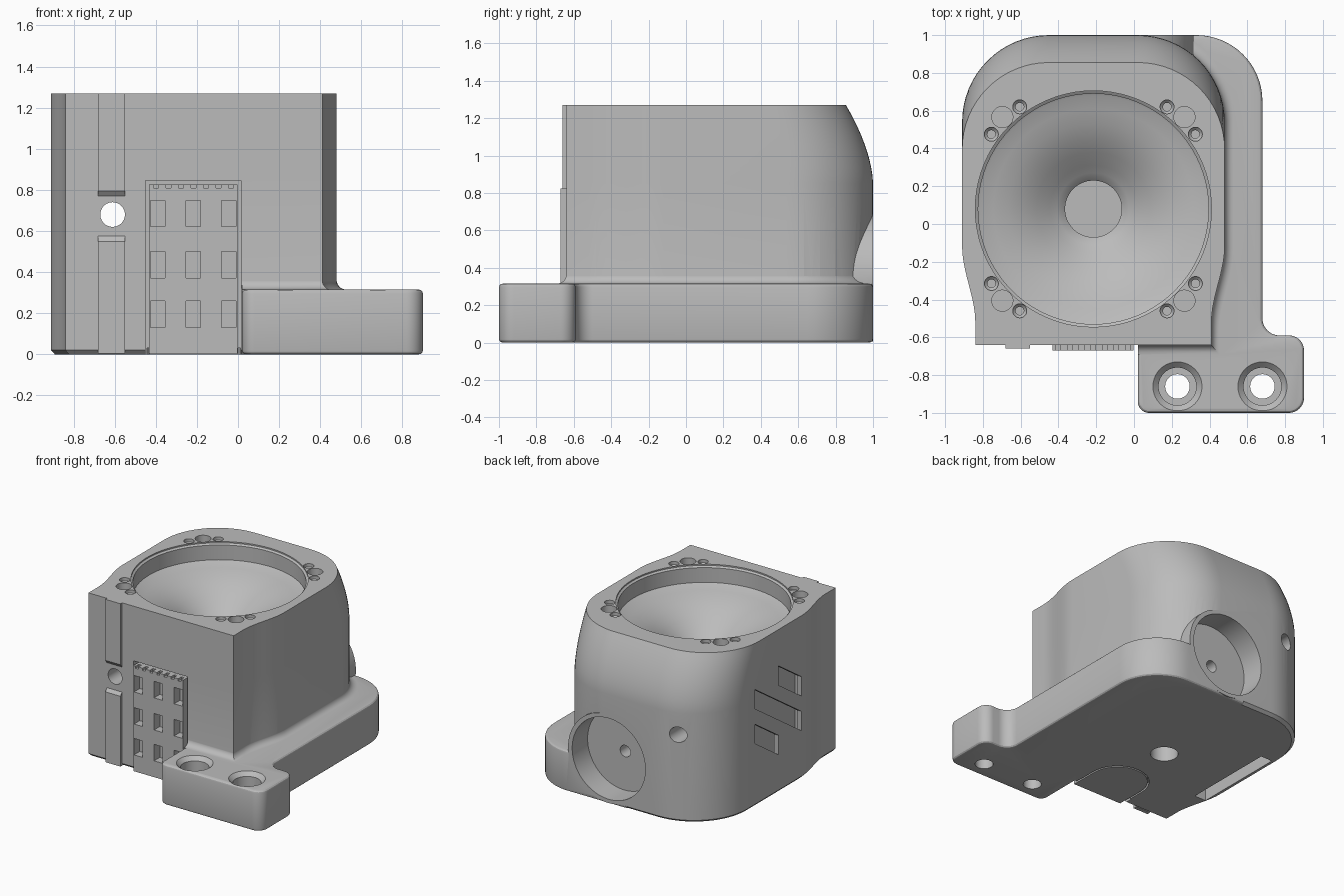
import bpy, bmesh, math
from mathutils import Vector

if "Cube" in bpy.data.objects:
    bpy.data.objects.remove(bpy.data.objects["Cube"])

GREY = (0.5, 0.5, 0.5, 1)
mat = bpy.data.materials.new("matte grey")
mat.use_nodes = True
mat.diffuse_color = GREY
mat.node_tree.nodes["Principled BSDF"].inputs["Base Color"].default_value = GREY

CX, CY, TOP = -0.215, 0.08, 1.27


def loft(name, rings):
    """Skin a stack of equal-length rings and cap both ends."""
    bm = bmesh.new()
    vs = [[bm.verts.new(p) for p in ring] for ring in rings]
    n = len(vs[0])
    for a, b in zip(vs, vs[1:]):
        for i in range(n):
            j = (i + 1) % n
            bm.faces.new((a[i], a[j], b[j], b[i]))
    bm.faces.new(vs[0][::-1])
    bm.faces.new(vs[-1])
    bmesh.ops.recalc_face_normals(bm, faces=bm.faces)
    me = bpy.data.meshes.new(name)
    bm.to_mesh(me)
    bm.free()
    me.materials.append(mat)
    ob = bpy.data.objects.new(name, me)
    bpy.context.collection.objects.link(ob)
    return ob


def prism(name, outline, z0, z1):
    return loft(name, [[(x, y, z) for x, y in outline] for z in (z0, z1)])


def box(name, x0, x1, y0, y1, z0, z1):
    return prism(name, [(x0, y0), (x1, y0), (x1, y1), (x0, y1)], z0, z1)


def along_x(name, outline, x0, x1):
    return loft(name, [[(x, y, z) for y, z in outline] for x in (x0, x1)])


def arc(cx, cy, r, a0, a1, n=10):
    angles = [math.radians(a0 + (a1 - a0) * i / n) for i in range(n + 1)]
    return [(cx + r * math.cos(a), cy + r * math.sin(a)) for a in angles]


def turned(name, profile, u, v, axis="Z", n=40):
    """Turn (radius, height) pairs about a Z or Y axis through (u, v)."""
    rings = []
    for r, h in profile:
        circle = arc(u, v, r, 0, 360 * (n - 1) / n, n - 1)
        rings.append([(a, b, h) if axis == "Z" else (a, h, b) for a, b in circle])
    return loft(name, rings)


def apply(ob, mod):
    bpy.context.view_layer.objects.active = ob
    bpy.ops.object.modifier_apply(modifier=mod.name)


def combine(ob, tool, operation="DIFFERENCE"):
    tool.hide_render = True
    mod = ob.modifiers.new("combine", "BOOLEAN")
    mod.operation, mod.solver, mod.object = operation, "EXACT", tool
    apply(ob, mod)
    bpy.data.objects.remove(tool)


def finish(ob):
    bpy.ops.object.select_all(action="DESELECT")
    ob.select_set(True)
    bpy.context.view_layer.objects.active = ob
    bpy.ops.object.shade_smooth_by_angle(angle=math.radians(28))


# Housing outline: narrow front, waisted sides, large round back corners
half = [(0.625, -0.64)]
for i in range(11):
    t = i / 10
    half.append((0.625 + 0.07 * t * t * (3 - 2 * t), -0.52 + 0.4 * t))
half += arc(0.235, 0.54, 0.46, 0, 90, 16)
plan = [(CX + x, y) for x, y in half] + [(CX - x, y) for x, y in half[::-1]]


def body_ring(z, grow=0.0):
    lean = 0.145 * max(0, (z - 0.85) / 0.42) ** 1.7
    k = 1 + grow / 0.75
    return [(CX + (x - CX) * k, 0.15 + (y - 0.15) * k - (lean if y > 0.5 else 0), z)
            for x, y in plan]


levels = [0.02, 0.85] + [0.85 + 0.42 * i / 10 for i in range(1, 11)]
housing = loft("housing", [body_ring(0, -0.02)] + [body_ring(z) for z in levels])

# Side flange with a mounting foot
foot = (arc(0.08, -0.94, 0.06, 180, 270) + arc(0.82, -0.92, 0.08, 270, 360)
        + arc(0.82, -0.67, 0.08, 0, 90) + arc(0.77, -0.50, 0.09, 270, 180)
        + arc(0.33, 0.65, 0.35, 0, 90, 16) + [(-0.2, 1), (-0.2, -0.5), (0.02, -0.5)])
flange = prism("flange", foot, 0, 0.315)
bev = flange.modifiers.new("edge", "BEVEL")
bev.width, bev.segments, bev.limit_method = 0.02, 3, "ANGLE"
bev.angle_limit = math.radians(60)
apply(flange, bev)

# Fillet where the housing meets the flange
skirt = loft("fillet", [body_ring(0.30, 0.05)] + [
    body_ring(0.365 - 0.05 * math.cos(a), 0.05 * (1 - math.sin(a)) - 0.001)
    for a in [math.pi / 2 * i / 6 for i in range(7)]])
combine(skirt, prism("fillet_limit", foot, 0.2, 0.5), "INTERSECT")

combine(housing, flange, "UNION")
combine(housing, skirt, "UNION")
combine(housing, turned("rear_boss", [(0.345, 0.5), (0.345, 1.0)], -0.03, 0.35, "Y", 64), "UNION")

# Horn bowl with its rim and blind throat
bowl = [(0.15, 0.55), (0.15, 0.88), (0.175, 0.905), (0.19, 0.915), (0.23, 0.945), (0.3, 1.0),
        (0.37, 1.045), (0.45, 1.085), (0.53, 1.11), (0.6, 1.13), (0.61, 1.135),
        (0.61, 1.25), (0.625, 1.26), (0.625, 1.4)]
cutters = [turned("bowl_cut", bowl, CX, CY, n=80)]

# Fixing holes around the rim, mirrored to four corners
for sx in (-1, 1):
    for sy in (-1, 1):
        cutters.append(turned("pin_cut", [(0.056, 1.17), (0.056, 1.4)], CX + sx * 0.482, CY + sy * 0.486, n=28))
        for dx, dy in ((0.54, 0.395), (0.39, 0.54)):
            cutters.append(turned("screw_cut", [(0.022, 1.1), (0.022, 1.23), (0.037, 1.245), (0.037, 1.4)],
                                  CX + sx * dx, CY + sy * dy, n=20))

# Counterbored foot holes
for x in (0.23, 0.68):
    cutters.append(turned("foot_cut", [(0.065, -0.1), (0.065, 0.14), (0.1, 0.14), (0.1, 0.285),
                                       (0.13, 0.315), (0.13, 0.5)], x, -0.86))

# Rear pocket with a screw hole, cable bore and underside hole
cutters += [
    turned("pocket_cut", [(0.315, 0.81), (0.315, 1.2)], -0.035, 0.35, "Y", 64),
    turned("pocket_screw_cut", [(0.045, 0.6), (0.045, 0.9)], -0.045, 0.34, "Y", 24),
    turned("bore_cut", [(0.06, -0.9), (0.06, 1.2)], -0.61, 0.68, "Y"),
    turned("underside_cut", [(0.1, -0.1), (0.1, 0.15)], CX, CY),
]

# Slot under the side wall, opened by three slanted windows
cutters.append(box("slot_cut", -0.87, -0.77, -0.24, 0.5, -0.1, 1.0))
for y0, y1, z in ((-0.12, 0.16, 0.72), (-0.12, 0.45, 0.45), (0.16, 0.45, 0.37)):
    rise = 0.68 * (y1 - y0)
    cutters.append(along_x("window_cut", [(y0, z - 0.075), (y1, z + rise - 0.075),
                                          (y1, z + rise + 0.075), (y0, z + 0.075)], -1.0, -0.82))

# Front recess and the arched seam below it
cutters.append(box("recess_cut", -0.45, 0.015, -0.8, -0.57, -0.1, 0.845))
seam = [(0.0, -0.7)] + arc(CX, -0.44, 0.215, 0, 180, 20) + [(-0.43, -0.7)]
seam += [(-0.442, -0.7)] + arc(CX, -0.44, 0.227, 180, 0, 20) + [(0.012, -0.7)]
cutters.append(prism("seam_cut", seam, -0.1, 0.03))

for c in cutters:
    combine(housing, c)
finish(housing)

# Windowed front panel set in the recess
panel = box("front_panel", -0.432, -0.003, -0.67, -0.572, 0.004, 0.825)
for x in (-0.39, -0.2175, -0.045):
    for z in (0.195, 0.435, 0.685):
        combine(panel, box("panel_cut", x - 0.036, x + 0.036, -0.8, -0.6, z - 0.064, z + 0.064))
for i in range(7):
    x = -0.4 + i * 0.061
    combine(panel, box("notch_cut", x - 0.012, x + 0.012, -0.8, -0.63, 0.808, 0.9))
finish(panel)

# Guide rails above and below the bore
for name, pts in (
    ("lower_rail", [(-0.63, 0.003), (-0.66, 0.003), (-0.66, 0.55), (-0.64, 0.575), (-0.63, 0.575)]),
    ("upper_rail", [(-0.63, 0.77), (-0.64, 0.77), (-0.66, 0.795), (-0.66, TOP), (-0.63, TOP)]),
):
    finish(along_x(name, pts, -0.68, -0.55))
